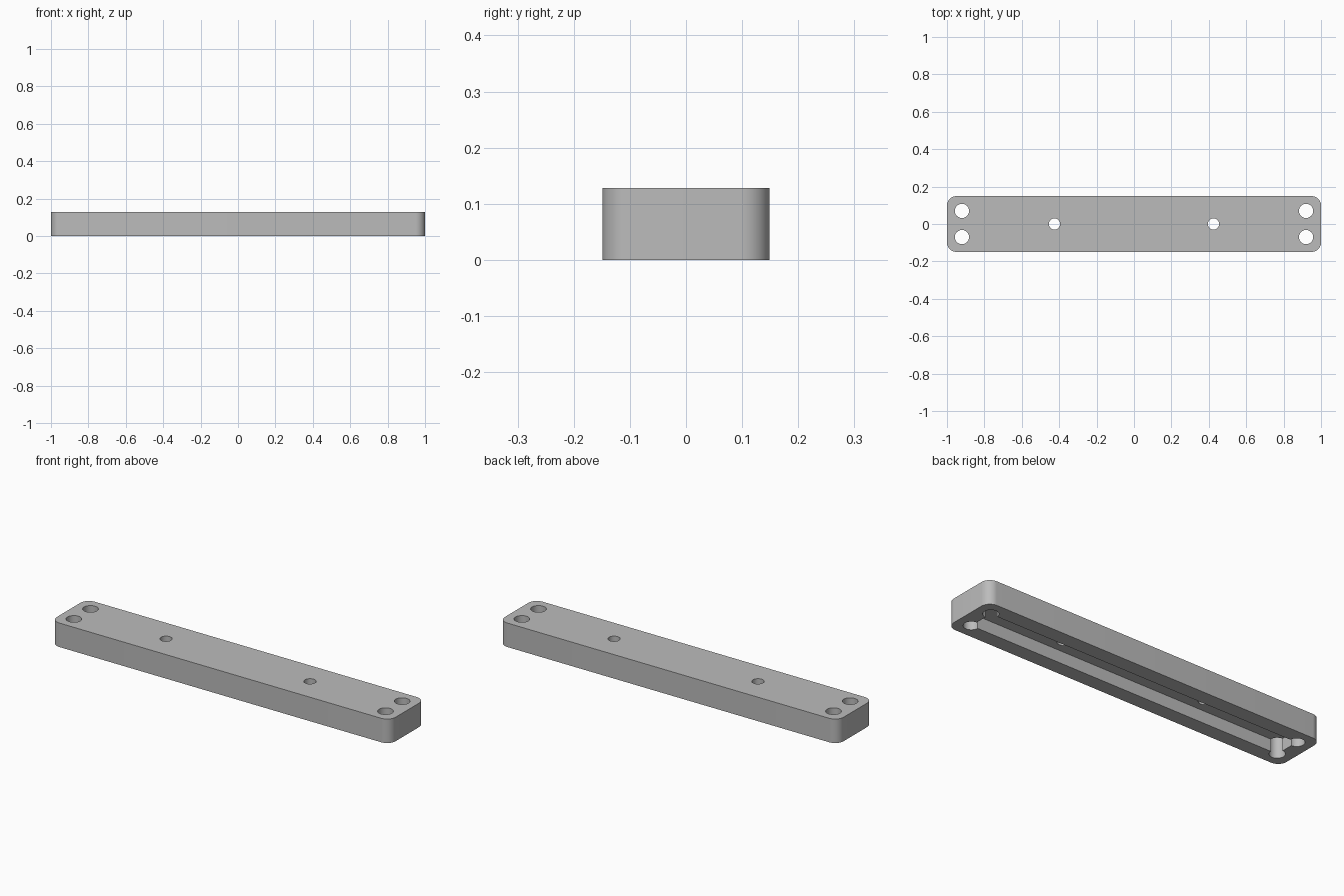
import bpy, bmesh, math

cube = bpy.data.objects.get("Cube")
if cube:
    bpy.data.objects.remove(cube, do_unlink=True)

HALF_X, HALF_Y, HEIGHT, CORNER = 1.0, 0.149, 0.128, 0.05
HOLE_X, HOLE_Y, POCKET_DEPTH = 0.92, 0.07, 0.065

grey = bpy.data.materials.new("plain_grey")
grey.use_nodes = True
colour = (0.5, 0.5, 0.5, 1)
grey.diffuse_color = colour
grey.node_tree.nodes["Principled BSDF"].inputs["Base Color"].default_value = colour


def prism(name, outline, bottom, top):
    """Extrude a flat outline straight up from bottom to top."""
    bm = bmesh.new()
    face = bm.faces.new([bm.verts.new((x, y, bottom)) for x, y in outline])
    grown = bmesh.ops.extrude_face_region(bm, geom=[face])["geom"]
    verts = [v for v in grown if isinstance(v, bmesh.types.BMVert)]
    bmesh.ops.translate(bm, verts=verts, vec=(0, 0, top - bottom))
    bmesh.ops.recalc_face_normals(bm, faces=bm.faces)
    mesh = bpy.data.meshes.new(name)
    bm.to_mesh(mesh)
    bm.free()
    mesh.materials.append(grey)
    obj = bpy.data.objects.new(name, mesh)
    bpy.context.collection.objects.link(obj)
    return obj


def arc(cx, cy, radius, start, sweep, steps):
    angles = [start + sweep * i / steps for i in range(steps + 1)]
    return [(cx + radius * math.cos(a), cy + radius * math.sin(a)) for a in angles]


def hole(name, x, y, radius):
    return prism(name, arc(x, y, radius, 0, math.tau, 48)[:-1], -0.1, HEIGHT + 0.1)


# Bar with rounded vertical corners
outline = []
for i, (sx, sy) in enumerate([(1, 1), (-1, 1), (-1, -1), (1, -1)]):
    outline += arc(sx * (HALF_X - CORNER), sy * (HALF_Y - CORNER), CORNER,
                   i * math.pi / 2, math.pi / 2, 12)
bar = prism("mounting_bar", outline, 0, HEIGHT)

# Underside channel, whose corners meet the centres of the end holes
pocket = [(sx * HOLE_X, sy * HOLE_Y) for sx, sy in [(1, 1), (-1, 1), (-1, -1), (1, -1)]]
cutters = [prism("channel_cutter", pocket, -0.1, POCKET_DEPTH)]

# Through holes: a pair at each end and a small one on each side of the middle
for sx in (-1, 1):
    cutters.append(hole("small_hole_cutter", sx * 0.425, 0, 0.03))
    for sy in (-1, 1):
        cutters.append(hole("end_hole_cutter", sx * HOLE_X, sy * HOLE_Y, 0.038))

# Apply the cuts and discard the cutters
bpy.context.view_layer.objects.active = bar
bar.select_set(True)
for cutter in cutters:
    cutter.hide_render = True
    mod = bar.modifiers.new("cut", 'BOOLEAN')
    mod.operation = 'DIFFERENCE'
    mod.solver = 'EXACT'
    mod.object = cutter
    bpy.ops.object.modifier_apply(modifier=mod.name)
for cutter in cutters:
    bpy.data.objects.remove(cutter, do_unlink=True)

bpy.ops.object.shade_smooth_by_angle(angle=math.radians(30))
